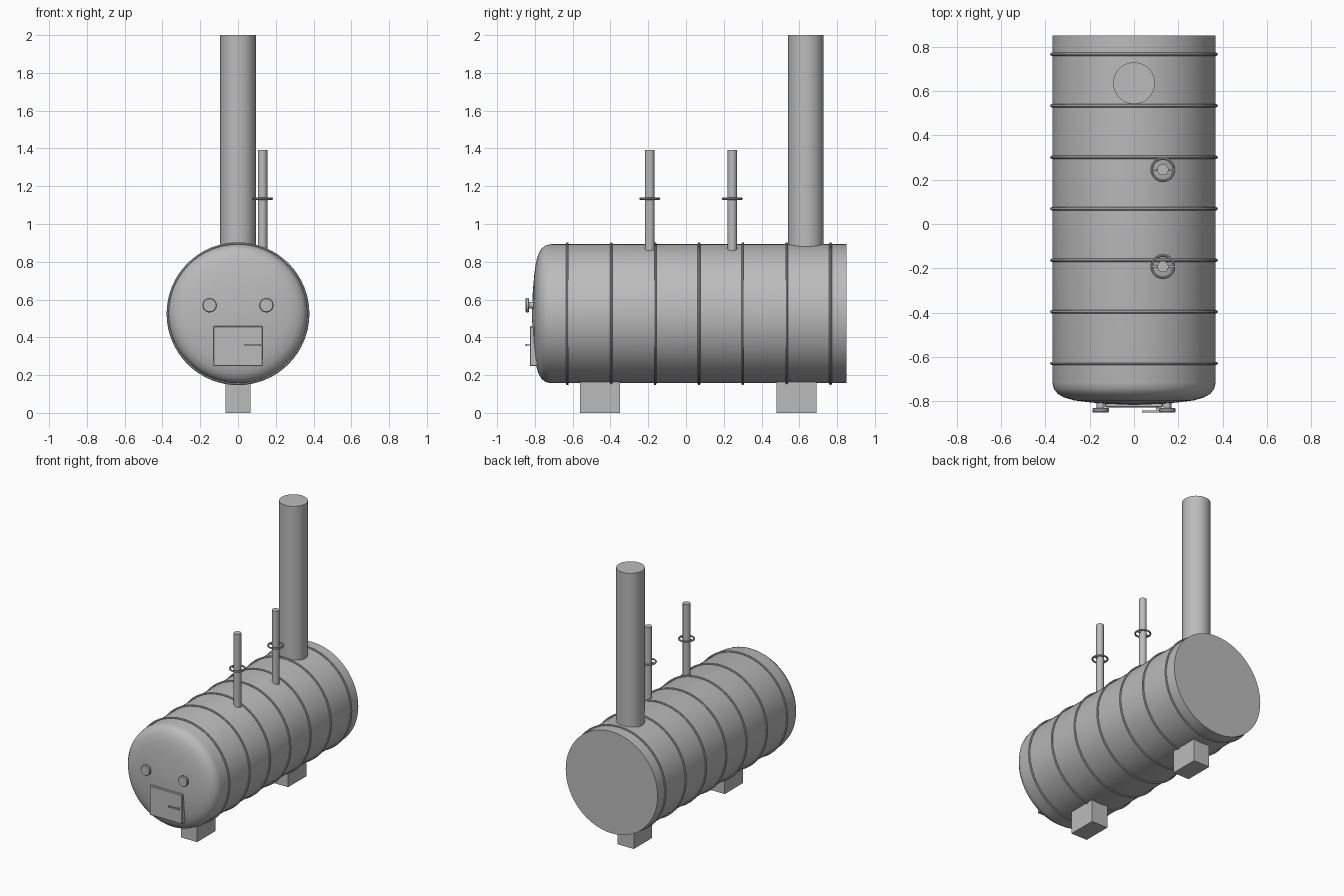
import bpy, bmesh, math
from mathutils import Matrix, Vector

if "Cube" in bpy.data.objects:
    bpy.data.objects.remove(bpy.data.objects["Cube"])

steel = bpy.data.materials.new("grey steel")
steel.diffuse_color = (0.5, 0.5, 0.5, 1)
steel.use_nodes = True
steel.node_tree.nodes["Principled BSDF"].inputs["Base Color"].default_value = steel.diffuse_color


def finish(name, bm, smooth=True):
    bmesh.ops.recalc_face_normals(bm, faces=bm.faces)
    mesh = bpy.data.meshes.new(name)
    bm.to_mesh(mesh)
    bm.free()
    mesh.materials.append(steel)
    obj = bpy.data.objects.new(name, mesh)
    bpy.context.collection.objects.link(obj)
    if smooth:
        bpy.ops.object.select_all(action='DESELECT')
        obj.select_set(True)
        bpy.context.view_layer.objects.active = obj
        bpy.ops.object.shade_smooth_by_angle(angle=math.radians(35))
    return obj


def lathe(name, profile, origin, axis='Z', segments=48, closed=False):
    """Revolve (radius, height) points; open profiles get flat end caps."""
    bm = bmesh.new()
    rot = Matrix.Rotation(math.radians(-90), 3, 'X') if axis == 'Y' else Matrix.Identity(3)
    rings = []
    for r, h in profile:
        rings.append([bm.verts.new(rot @ Vector((r * math.cos(a), r * math.sin(a), h)) + Vector(origin))
                      for a in (2 * math.pi * i / segments for i in range(segments))])
    pairs = list(zip(rings, rings[1:]))
    if closed:
        pairs.append((rings[-1], rings[0]))
    for a, b in pairs:
        for i in range(segments):
            j = (i + 1) % segments
            bm.faces.new((a[i], a[j], b[j], b[i]))
    if not closed:
        bm.faces.new(rings[0])
        bm.faces.new(rings[-1])
    return finish(name, bm)


def ring(name, radius, thickness, origin, axis='Z', segments=64):
    section = [(radius + thickness * math.cos(t), thickness * math.sin(t))
               for t in (math.pi * k / 4 for k in range(8))]
    return lathe(name, section, origin, axis, segments, closed=True)


def box(name, x, y, z, bevel=0):
    bm = bmesh.new()
    bmesh.ops.create_cube(bm, size=1)
    for v in bm.verts:
        v.co = [lo + (c + 0.5) * (hi - lo) for c, (lo, hi) in zip(v.co, (x, y, z))]
    if bevel:
        bmesh.ops.bevel(bm, geom=bm.edges[:], offset=bevel, segments=1, affect='EDGES')
    return finish(name, bm, smooth=False)


# Boiler drum with a domed front and a flat back
CZ = 0.525
lathe("boiler_drum", [(0.02, -0.815), (0.12, -0.811), (0.2, -0.804), (0.27, -0.795),
                      (0.315, -0.782), (0.345, -0.765), (0.362, -0.742), (0.368, -0.715), (0.368, 0.85)],
      (0, 0, CZ), 'Y', 64)

# Hoops around the drum
for i in range(7):
    ring(f"drum_hoop_{i + 1}", 0.371, 0.007, (0, -0.628 + 0.2322 * i, CZ), 'Y')

# Chimney
lathe("chimney", [(0.094, 0.82), (0.094, 2.0)], (0, 0.635, 0))

# Valve pipes with hand wheels
for i, y in enumerate((-0.192, 0.245)):
    lathe(f"valve_pipe_{i + 1}", [(0.025, 0.84), (0.025, 1.392)], (0.13, y, 0), segments=32)
    ring(f"hand_wheel_{i + 1}", 0.05, 0.006, (0.13, y, 1.134), segments=40)
    box(f"wheel_spoke_{i + 1}", (0.08, 0.18), (y - 0.004, y + 0.004), (1.13, 1.138))

# Support blocks
for name, y0, y1 in (("front_foot", -0.56, -0.35), ("back_foot", 0.48, 0.69)):
    box(name, (-0.065, 0.065), (y0, y1), (0, 0.19))

# Fire door and its handle
box("fire_door", (-0.13, 0.13), (-0.827, -0.785), (0.247, 0.46), bevel=0.004)
box("door_handle", (0.035, 0.122), (-0.849, -0.841), (0.355, 0.364))
box("handle_stem", (0.1, 0.11), (-0.845, -0.82), (0.356, 0.363))

# Front knobs on short stems
for side, x in (("left", -0.15), ("right", 0.15)):
    lathe(f"{side}_knob", [(0.018, -0.79), (0.018, -0.83), (0.034, -0.83), (0.038, -0.834),
                           (0.038, -0.844), (0.034, -0.849)], (x, 0, 0.57), 'Y', 32)
